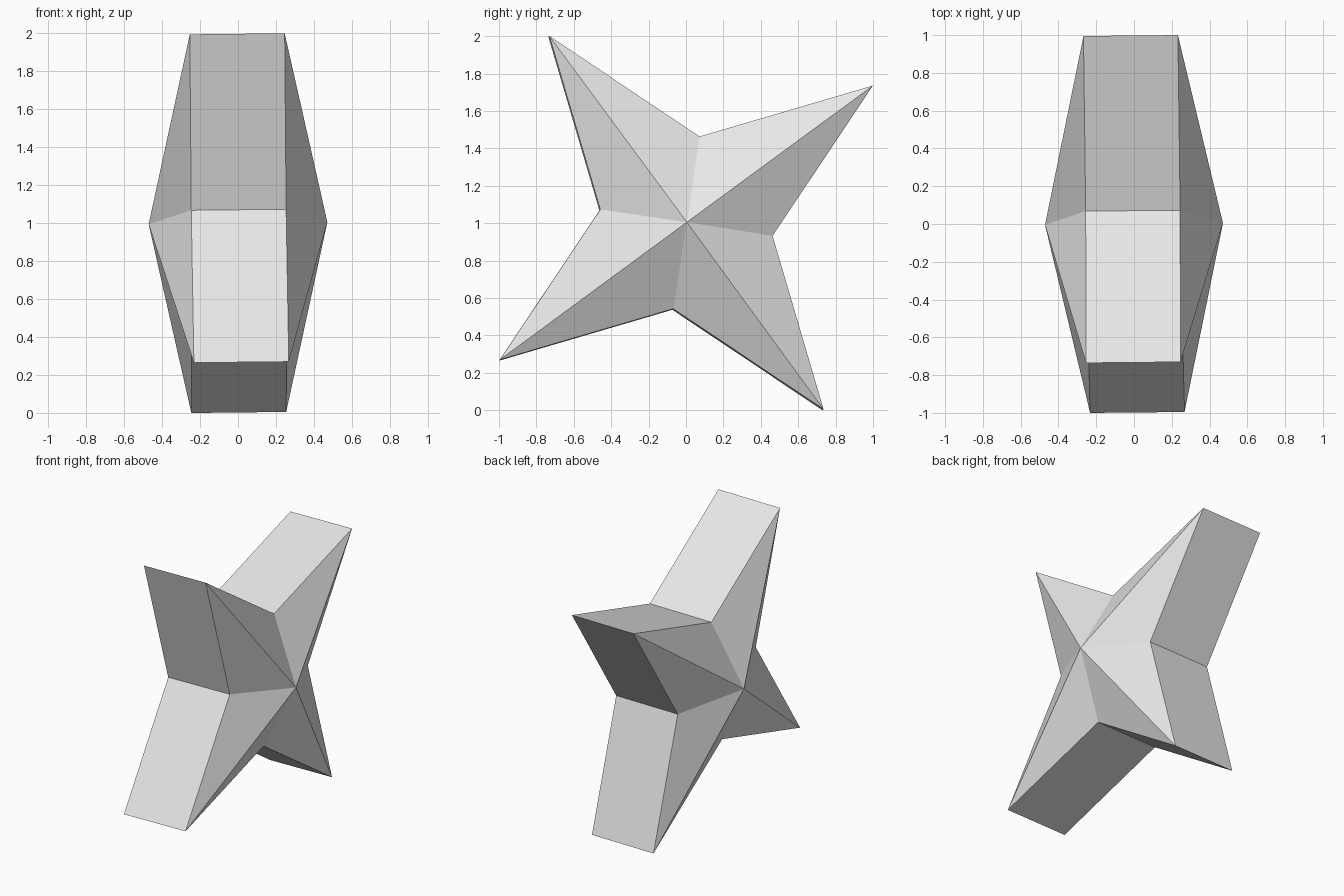
import bpy, bmesh
from math import cos, sin, radians
from mathutils import Matrix

POINTS = 4
TIP_RADIUS, INNER_RADIUS = 1.238, 0.466
HALF_WIDTH, APEX = 0.25, 0.471
TURN = radians(36.3)

cube = bpy.data.objects.get("Cube")
if cube:
    bpy.data.objects.remove(cube, do_unlink=True)

# Plain grey
grey = bpy.data.materials.new("light_grey")
grey.use_nodes = True
colour = (0.8, 0.8, 0.8, 1)
grey.diffuse_color = colour
grey.node_tree.nodes["Principled BSDF"].inputs["Base Color"].default_value = colour

bm = bmesh.new()


def star_ring(x):
    """Star outline in the plane at the given x."""
    ring = []
    for i in range(2 * POINTS):
        radius = INNER_RADIUS if i % 2 else TIP_RADIUS
        angle = TURN + radians(180 / POINTS) * i
        ring.append(bm.verts.new((x, radius * cos(angle), radius * sin(angle))))
    return ring


# Star outlines on both sides, each with a raised centre
left, right = star_ring(HALF_WIDTH), star_ring(-HALF_WIDTH)
left_apex = bm.verts.new((APEX, 0, 0))
right_apex = bm.verts.new((-APEX, 0, 0))

# Rim walls and faceted caps
for i in range(2 * POINTS):
    j = (i + 1) % (2 * POINTS)
    bm.faces.new((left[i], right[i], right[j], left[j]))
    bm.faces.new((left_apex, left[i], left[j]))
    bm.faces.new((right_apex, right[j], right[i]))
bmesh.ops.recalc_face_normals(bm, faces=bm.faces)

# Slight lean of the star's axis, then lift to the ground
lean = Matrix.Rotation(0.0095, 4, "Z") @ Matrix.Rotation(-0.011, 4, "Y")
bm.transform(Matrix.Translation((0, 0, 1)) @ lean)

mesh = bpy.data.meshes.new("four_point_star")
bm.to_mesh(mesh)
bm.free()
mesh.materials.append(grey)
star = bpy.data.objects.new("four_point_star", mesh)
bpy.context.collection.objects.link(star)
